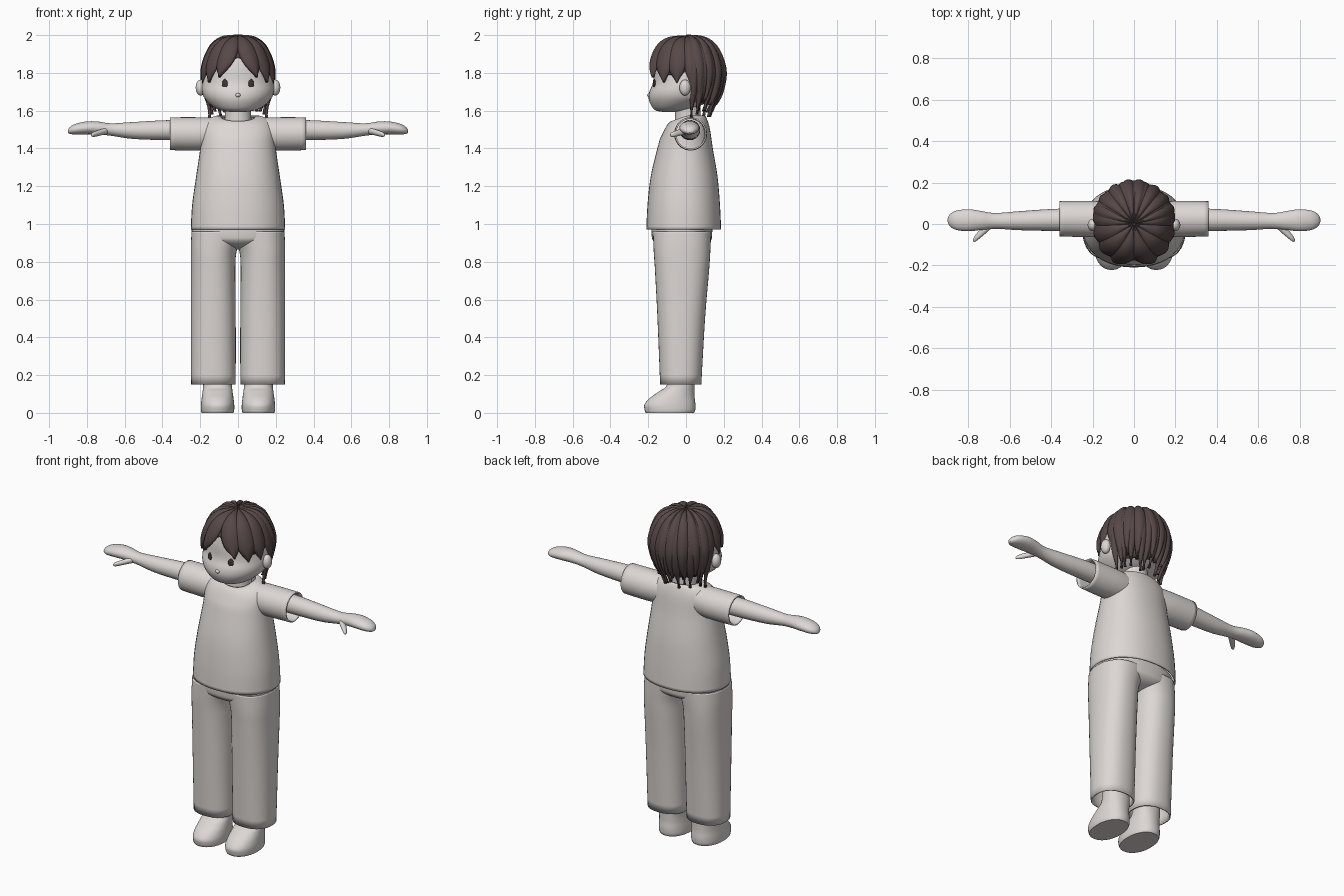
import bpy, math, random
from mathutils import Vector, Matrix
import bmesh

random.seed(4)
if "Cube" in bpy.data.objects:
    bpy.data.objects.remove(bpy.data.objects["Cube"])
parts = []


def material(name, rgb):
    m = bpy.data.materials.new(name)
    m.use_nodes = True
    m.diffuse_color = (*rgb, 1)
    m.node_tree.nodes["Principled BSDF"].inputs["Base Color"].default_value = (*rgb, 1)
    return m


PALE = material("pale_warm_grey", (0.72, 0.68, 0.655))
HAIR = material("dark_brown_hair", (0.095, 0.066, 0.064))
EYE = material("dark_eye", (0.05, 0.035, 0.035))


def add_object(name, mesh, mat, mirror=False, thick=0):
    ob = bpy.data.objects.new(name, mesh)
    bpy.context.collection.objects.link(ob)
    mesh.materials.append(mat)
    if thick:
        mod = ob.modifiers.new("thickness", 'SOLIDIFY')
        mod.thickness, mod.offset = thick, -1
    if mirror:
        mod = ob.modifiers.new("mirror", 'MIRROR')
        mod.use_mirror_merge = False
    parts.append(ob)
    return ob


def spline(pts, t):
    """Smooth curve through the points, t counted in points."""
    i = min(int(t), len(pts) - 2)
    f = t - i
    p0, p1, p2, p3 = (pts[max(0, min(len(pts) - 1, i + k))] for k in (-1, 0, 1, 2))
    return [b + f / 2 * (c - a + f * (2*a - 5*b + 4*c - d + f * (3*(b - c) + d - a)))
            for a, b, c, d in zip(p0, p1, p2, p3)]


def skin_rows(name, rows, mat, closed=True, caps=(False, False), **kw):
    n = len(rows[0])
    faces = []
    for k in range(len(rows) - 1):
        for i in range(n if closed else n - 1):
            j = (i + 1) % n
            faces.append((k*n + i, k*n + j, (k + 1)*n + j, (k + 1)*n + i))
    if caps[0]:
        faces.append(tuple(reversed(range(n))))
    if caps[1]:
        faces.append(tuple(range((len(rows) - 1)*n, len(rows)*n)))
    mesh = bpy.data.meshes.new(name)
    mesh.from_pydata([p for r in rows for p in r], [], faces)
    return add_object(name, mesh, mat, **kw)


def loft(name, sections, axis='z', power=2.0, n=40, sub=5, warp=None, **kw):
    """Sections: position on axis, two centre offsets, two radii."""
    rows = []
    for s in range((len(sections) - 1)*sub + 1):
        t, c1, c2, r1, r2 = spline(sections, s / sub)
        row = []
        for i in range(n):
            a = 2*math.pi*i/n
            c, d = math.cos(a), math.sin(a)
            p = c1 + r1*math.copysign(abs(c)**(2/power), c)
            q = c2 + r2*math.copysign(abs(d)**(2/power), d)
            v = (p, q, t) if axis == 'z' else (t, p, q)
            row.append(warp(v) if warp else v)
        rows.append(row)
    return skin_rows(name, rows, PALE, **kw)


def ball(name, loc, size, mat, turn=0, mirror=False):
    bm = bmesh.new()
    mtx = Matrix.Translation(loc) @ Matrix.Rotation(turn, 4, 'Z') @ Matrix.Diagonal((*size, 1))
    bmesh.ops.create_uvsphere(bm, u_segments=24, v_segments=14, radius=1, matrix=mtx)
    mesh = bpy.data.meshes.new(name)
    bm.to_mesh(mesh)
    bm.free()
    return add_object(name, mesh, mat, mirror)


# Head, neck and face
loft("head", [(1.592, 0, -.09, .02, .02), (1.60, 0, -.085, .085, .072), (1.62, 0, -.06, .13, .12),
              (1.66, 0, -.03, .173, .167), (1.70, 0, -.02, .19, .174), (1.75, 0, -.005, .192, .17),
              (1.83, 0, 0, .18, .168), (1.9, 0, 0, .15, .145), (1.95, 0, 0, .08, .08)],
     caps=(True, True))
loft("neck", [(1.48, 0, .01, .08, .075), (1.56, 0, .01, .07, .068), (1.68, 0, .01, .07, .068)])
ball("nose", (0, -.192, 1.682), (.014, .014, .011), PALE)
ball("ear", (.198, -.005, 1.722), (.026, .03, .042), PALE, mirror=True)
ball("eye", (.07, -.168, 1.742), (.016, .005, .025), EYE, turn=.33, mirror=True)


# Shirt with the neckline lowered at the front
def neckline(v):
    x, y, z = v
    return (x, y, z + max(0, z - 1.45) / .12 * .36 * min(y, 0))


loft("shirt_body", [(.97, 0, -.012, .25, .198), (1.1, 0, -.012, .243, .192), (1.25, 0, -.01, .222, .177),
                    (1.4, 0, -.005, .2, .147), (1.5, 0, .002, .192, .125), (1.55, 0, .005, .165, .108),
                    (1.572, 0, .008, .12, .093), (1.57, 0, .01, .092, .08)],
     power=2.2, warp=neckline, thick=.008)
loft("sleeve", [(.08, .022, 1.48, .08, .082), (.2, .024, 1.477, .087, .088), (.36, .025, 1.478, .085, .087)],
     axis='x', thick=.008, mirror=True)

# Arms and hands
loft("arm", [(.15, .02, 1.497, .055, .053), (.36, .02, 1.497, .054, .053), (.55, .016, 1.495, .046, .045),
             (.67, .015, 1.5, .038, .033), (.74, .017, 1.508, .046, .034), (.8, .018, 1.509, .053, .034),
             (.86, .018, 1.502, .046, .028), (.89, .018, 1.495, .028, .018), (.9, .018, 1.49, .008, .006)],
     axis='x', caps=(False, True), mirror=True)
loft("thumb", [(.69, .0, 1.495, .022, .018), (.73, -.035, 1.484, .022, .016), (.765, -.068, 1.474, .016, .013),
               (.778, -.08, 1.47, .004, .004)],
     axis='x', n=20, caps=(True, True), mirror=True)

# Trousers
loft("trouser_hips", [(.865, 0, -.02, .02, .05), (.885, 0, -.02, .12, .12), (.91, 0, -.021, .22, .152),
                      (.94, 0, -.022, .244, .16), (1.0, 0, -.022, .243, .162)],
     power=2.3, caps=(True, False))
loft("trouser_leg", [(.15, .13, -.028, .118, .109), (.5, .131, -.025, .119, .126), (.75, .132, -.021, .118, .143),
                     (.84, .13, -.021, .12, .149), (.9, .121, -.021, .128, .152), (.96, .11, -.021, .136, .154)],
     power=2.3, thick=.008, mirror=True)

# Feet
loft("foot", [(0, .108, -.085, .084, .128), (.015, .108, -.085, .088, .134), (.045, .108, -.085, .088, .135),
              (.08, .108, -.072, .084, .118), (.115, .108, -.048, .079, .093), (.15, .108, -.028, .076, .073),
              (.26, .108, -.025, .074, .07)],
     power=2.2, caps=(True, False), mirror=True)

# Hair: radius and height from the crown down to the nape
PROFILE = [(0, 1.988), (.09, 1.98), (.15, 1.942), (.189, 1.87), (.203, 1.79),
           (.182, 1.69), (.145, 1.62), (.118, 1.56)]


def scalp(angle, t, lift):
    r, z = spline(PROFILE, t)
    a = math.radians(angle)
    p = Vector((.95*r*math.sin(a), -r*math.cos(a), z))
    out = Vector((p.x, p.y, max(0, z - 1.78)))
    return p + out.normalized()*lift if out.length else p


def lock(name, start, end, width, t_end, power, lift=.014, flick=0, mirror=False):
    """A bulging tapered strip of hair from the crown."""
    rows = []
    for k in range(23):
        v = k / 22
        w = width * max(.03, 1 - v**power)
        row = []
        for i in range(9):
            u = 1 - i/4
            ang = start + (end - start)*v*v + u*w
            row.append(scalp(ang, .12 + v*(t_end - .12), lift*(1 - u*u) - .006 + flick*v**5))
        rows.append(row)
    skin_rows(name, rows, HAIR, closed=False, thick=.008, mirror=mirror)


def cap_end(angle):
    a = min(angle, 360 - angle)
    return 2.75 + 1.25*min(1, a/60) + 1.7*max(0, min(1, (a - 90)/25))


skin_rows("hair_cap", [[scalp(360 - 6*i, .02 + cap_end(6*i)*k/18, -.007) for i in range(60)]
                       for k in range(19)], HAIR, thick=.006)

# Parted fringe, side locks and strands behind the ears
lock("fringe_inner", 15, 31, 21, 4.15, 5, lift=.017, mirror=True)
lock("fringe_outer", 46, 54, 20, 4.4, 6, lift=.016, mirror=True)
lock("side_lock", 74, 76, 18, 4.45, 6, mirror=True)
lock("temple_lock", 97, 100, 14, 5.0, 4, mirror=True)
lock("ear_strand", 104, 100, 11, 6.9, 2.5, flick=.04, mirror=True)
lock("ear_strand_back", 116, 112, 11, 6.6, 3, flick=.03, mirror=True)

# Two layers of back hair
for i in range(9):
    a = 120 + 15*i
    lock("nape_lock_%d" % (i + 1), a, a + random.uniform(-5, 5), 12, random.uniform(6.3, 6.95), 3,
         flick=random.uniform(0, .015))
for i in range(8):
    a = 110 + 20*i
    lock("back_lock_%d" % (i + 1), a, a + random.uniform(-7, 7), 14, random.uniform(5.2, 5.9), 3.5, lift=.021)

# Smooth shading that keeps hard rims
bpy.ops.object.select_all(action='DESELECT')
for ob in parts:
    ob.select_set(True)
bpy.context.view_layer.objects.active = parts[0]
bpy.ops.object.shade_smooth_by_angle(angle=math.radians(40))
